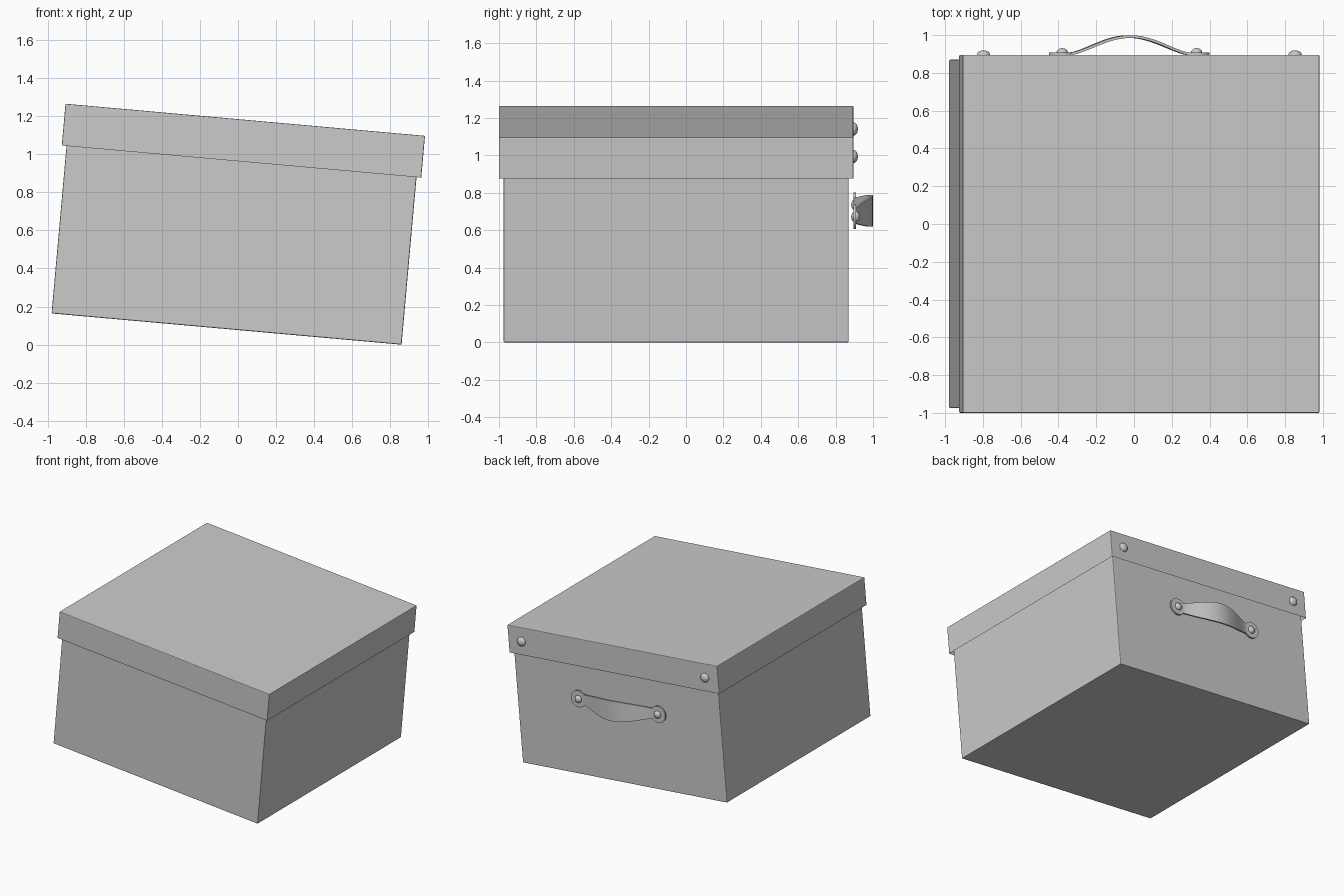
import bpy, bmesh
from math import sin, cos, pi, radians, sqrt
from mathutils import Matrix

if "Cube" in bpy.data.objects:
    bpy.data.objects.remove(bpy.data.objects["Cube"])

# The whole box is tilted about y; everything is built in its own upright frame
TILT = Matrix.Translation((-0.06, -0.0525, 0.082)) @ Matrix.Rotation(radians(5.1), 4, 'Y')
LID, BODY = 0.9475, 0.9225          # half widths
LID_TOP, LID_BOTTOM = 1.103, 0.88
BACK = LID                          # plane the fittings sit on


def finish(name, bm, bevel=0.0, smooth=True):
    bmesh.ops.recalc_face_normals(bm, faces=bm.faces)
    me = bpy.data.meshes.new(name)
    bm.to_mesh(me)
    bm.free()
    ob = bpy.data.objects.new(name, me)
    bpy.context.collection.objects.link(ob)
    ob.matrix_world = TILT
    if bevel:
        mod = ob.modifiers.new("bevel", 'BEVEL')
        mod.width, mod.segments = bevel, 2
    if smooth:
        bpy.ops.object.select_all(action='DESELECT')
        ob.select_set(True)
        bpy.context.view_layer.objects.active = ob
        bpy.ops.object.shade_smooth_by_angle(angle=radians(35))
    return ob


def cube(half, z0, z1):
    bm = bmesh.new()
    bmesh.ops.create_cube(bm, size=1, matrix=Matrix.Translation((0, 0, (z0 + z1) / 2))
                          @ Matrix.Diagonal((2 * half, 2 * half, z1 - z0, 1)))
    return bm


# Box body
finish("box_body", cube(BODY, 0, 1.07), 0.006, False)

# Lid: a shallow tray turned upside down, hollowed by insetting its underside
bm = cube(LID, LID_BOTTOM, LID_TOP)
bm.faces.ensure_lookup_table()
under = min(bm.faces, key=lambda f: f.calc_center_median().z)
bmesh.ops.inset_region(bm, faces=[under], thickness=0.018)
bmesh.ops.translate(bm, verts=under.verts, vec=(0, 0, LID_TOP - LID_BOTTOM - 0.02))
finish("lid", bm, 0.005, False)


# Domed rivets
def rivet(name, x, y, z, r, h):
    bm = bmesh.new()
    bmesh.ops.create_uvsphere(bm, u_segments=24, v_segments=12, radius=1)
    bmesh.ops.transform(bm, verts=bm.verts, matrix=Matrix.Translation((x, y, z))
                        @ Matrix.Diagonal((r, h, r, 1)) @ Matrix.Rotation(pi / 2, 4, 'X'))
    finish(name, bm)


HX, HZ = -0.02, 0.623               # handle centre
for side, sx in (("left", -1), ("right", 1)):
    rivet("lid_rivet_" + side, sx * 0.828, BACK, 0.99, 0.036, 0.024)
    rivet("handle_rivet_" + side, HX + sx * 0.357, BACK + 0.012, HZ, 0.03, 0.024)


# Handle strap: round tabs, narrow necks and a wide arched grip
def half_width(s):
    d = abs(abs(s) - 0.36)
    disc = sqrt(max(0.066 ** 2 - d * d, 0))
    grip = 0.04 + 0.042 * cos(pi / 2 * min(abs(s) / 0.31, 1)) ** 1.2 if abs(s) < 0.36 else 0
    return max(disc, grip, 0.002)


def arch(s):
    return 0.09 * max(cos(pi / 2 * min(abs(s) / 0.31, 1)), 0) ** 1.4


L, N, T = 0.426, 96, 0.014
# stations bunch up toward the ends to keep the tabs round
stations = [L * sin(pi / 2 * (2 * i / N - 1)) for i in range(N + 1)]
bm = bmesh.new()
rings = []
for s in stations:
    w, y = half_width(s), BACK + arch(s)
    slope = (arch(s + 0.001) - arch(s - 0.001)) / 0.002
    n = sqrt(1 + slope * slope)
    ox, oy = -slope / n * T, T / n   # thickness follows the arch normal
    rings.append([bm.verts.new((HX + s + dx, y + dy, HZ + dz)) for dx, dy, dz in
                  ((0, 0, -w), (0, 0, w), (ox, oy, w), (ox, oy, -w))])
for a, b in zip(rings, rings[1:]):
    for k in range(4):
        bm.faces.new((a[k], a[(k + 1) % 4], b[(k + 1) % 4], b[k]))
bm.faces.new(rings[0])
bm.faces.new(rings[-1])
finish("handle_strap", bm)
